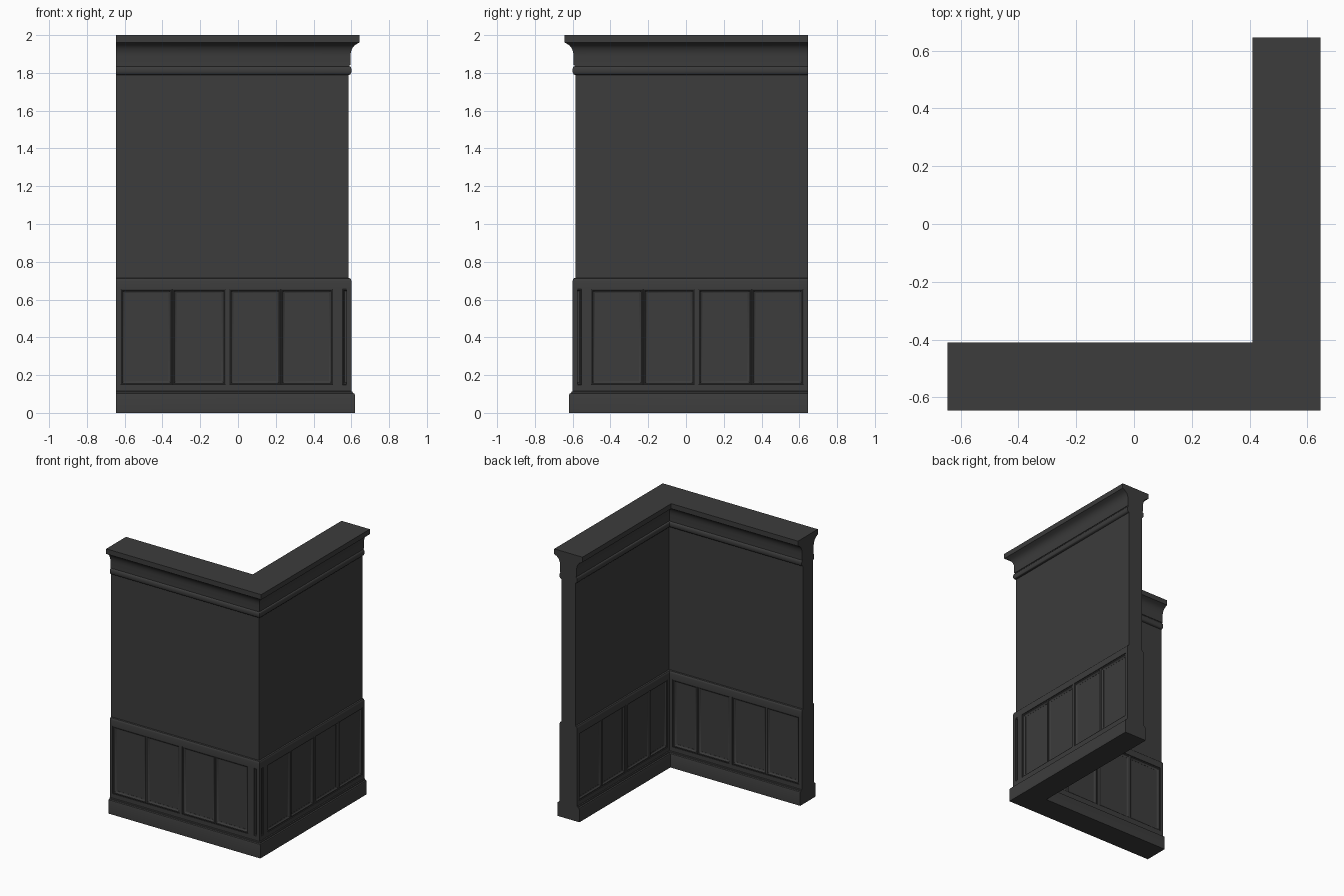
import bpy
import bmesh
import math

cube = bpy.data.objects.get("Cube")
if cube:
    bpy.data.objects.remove(cube, do_unlink=True)

END = -0.645      # free end of each wing
MID = 0.527       # distance of the wall centre line from the origin
CORE, FACE = 0.058, 0.073   # half thickness of plain wall and of panel framing
LOW, HIGH = 0.148, 0.656    # panel opening heights

paint = bpy.data.materials.new("charcoal_paint")
paint.use_nodes = True
colour = (0.045, 0.045, 0.045, 1)
paint.diffuse_color = colour
bsdf = paint.node_tree.nodes["Principled BSDF"]
bsdf.inputs["Base Color"].default_value = colour
bsdf.inputs["Roughness"].default_value = 0.8


def finish(name, bm):
    bmesh.ops.recalc_face_normals(bm, faces=bm.faces)
    mesh = bpy.data.meshes.new(name)
    bm.to_mesh(mesh)
    bm.free()
    mesh.materials.append(paint)
    obj = bpy.data.objects.new(name, mesh)
    bpy.context.collection.objects.link(obj)
    bpy.ops.object.select_all(action='DESELECT')
    obj.select_set(True)
    bpy.context.view_layer.objects.active = obj
    bpy.ops.object.shade_smooth_by_angle(angle=math.radians(35))
    return obj


def sweep(name, half):
    """Run a symmetric (half width, height) profile round the mitred corner."""
    loop = half + [(-d, z) for d, z in reversed(half)]
    bm = bmesh.new()
    rings = [[bm.verts.new(p) for p in ring] for ring in (
        [(END, -MID - d, z) for d, z in loop],
        [(MID + d, -MID - d, z) for d, z in loop],
        [(MID + d, -END, z) for d, z in loop])]
    n = len(loop)
    for a, b in zip(rings, rings[1:]):
        for i in range(n):
            j = (i + 1) % n
            bm.faces.new((a[i], a[j], b[j], b[i]))
    bm.faces.new(rings[0])
    bm.faces.new(rings[-1])
    return finish(name, bm)


def place(wing, side, u, d, z):
    """Wall coordinates: u along the wing, d out from its centre."""
    x, y = u, -MID - side * d
    return (x, y, z) if wing == "front" else (-y, -x, z)


def frame(name, wing, side, u0, u1, width):
    """Moulded picture frame round one recessed panel."""
    section = [(0, CORE - 0.01), (0, 0.067), (0.2, 0.070), (0.4, 0.069),
               (0.55, 0.064), (0.8, 0.061), (1, 0.059), (1, CORE - 0.01)]
    bm = bmesh.new()
    rings = []
    for t, d in section:
        i = t * width
        rings.append([bm.verts.new(place(wing, side, u, d, z)) for u, z in (
            (u0 + i, LOW + i), (u1 - i, LOW + i),
            (u1 - i, HIGH - i), (u0 + i, HIGH - i))])
    for a, b in zip(rings, rings[1:] + rings[:1]):
        for k in range(4):
            m = (k + 1) % 4
            bm.faces.new((a[k], a[m], b[m], b[k]))
    finish(name, bm)


def stile(name, wing, side, u0, u1):
    """Upright framing board between the rails."""
    bm = bmesh.new()
    verts = [bm.verts.new(place(wing, side, u, d, z))
             for u in (u0, u1) for d in (CORE - 0.01, FACE) for z in (LOW, HIGH)]
    bmesh.ops.convex_hull(bm, input=verts)
    bmesh.ops.dissolve_limit(bm, angle_limit=0.01, verts=bm.verts, edges=bm.edges)
    finish(name, bm)


# Stacked wall courses
sweep("baseboard", [(0.092, 0), (0.092, 0.094), (0.089, 0.102),
                    (0.081, 0.106), (0.079, 0.112), (FACE, 0.115)])
sweep("bottom_rail", [(FACE, 0.115), (FACE, LOW)])
sweep("panel_backing", [(CORE, LOW), (CORE, HIGH)])
sweep("chair_rail", [(FACE, HIGH), (FACE, 0.698), (0.071, 0.706),
                     (0.067, 0.712), (CORE, 0.715)])
sweep("upper_wall", [(CORE, 0.715), (CORE, 1.788)])

# Crown: half-round bead, fascia, cove and square cap
bead = [(0.064 + 0.010 * math.cos(a), 1.813 + 0.022 * math.sin(a))
        for a in (math.radians(-90 + 22.5 * k) for k in range(9))]
cove = [(0.108 - 0.040 * math.cos(a), 1.885 + 0.068 * math.sin(a))
        for a in (math.radians(15 * k) for k in range(6))]
sweep("crown_moulding", [(CORE, 1.788)] + bead + [(0.064, 1.841), (0.068, 1.841)]
      + cove + [(0.108, 1.957), (0.1175, 1.962), (0.1175, 2.0)])

# Panelling on both faces of both wings
for wing in ("front", "left"):
    for side, label, last in ((1, "outer", 0.503), (-1, "inner", 0.430)):
        tag = f"{wing}_{label}"
        spans = [(-0.622, -0.347), (-0.347, -0.066), (-0.046, 0.226), (0.226, last)]
        for n, (u0, u1) in enumerate(spans, 1):
            frame(f"{tag}_panel_frame_{n}", wing, side, u0, u1, 0.022)
        stile(f"{tag}_end_stile", wing, side, END, -0.622)
        stile(f"{tag}_middle_stile", wing, side, -0.066, -0.046)
        if side == 1:
            # Narrow panel beside the outside corner
            stile(f"{tag}_side_stile", wing, side, last, 0.553)
            frame(f"{tag}_corner_frame", wing, side, 0.553, 0.590, 0.012)
            stile(f"{tag}_corner_stile", wing, side, 0.588, MID + FACE)
        else:
            stile(f"{tag}_corner_stile", wing, side, last, MID - CORE)
